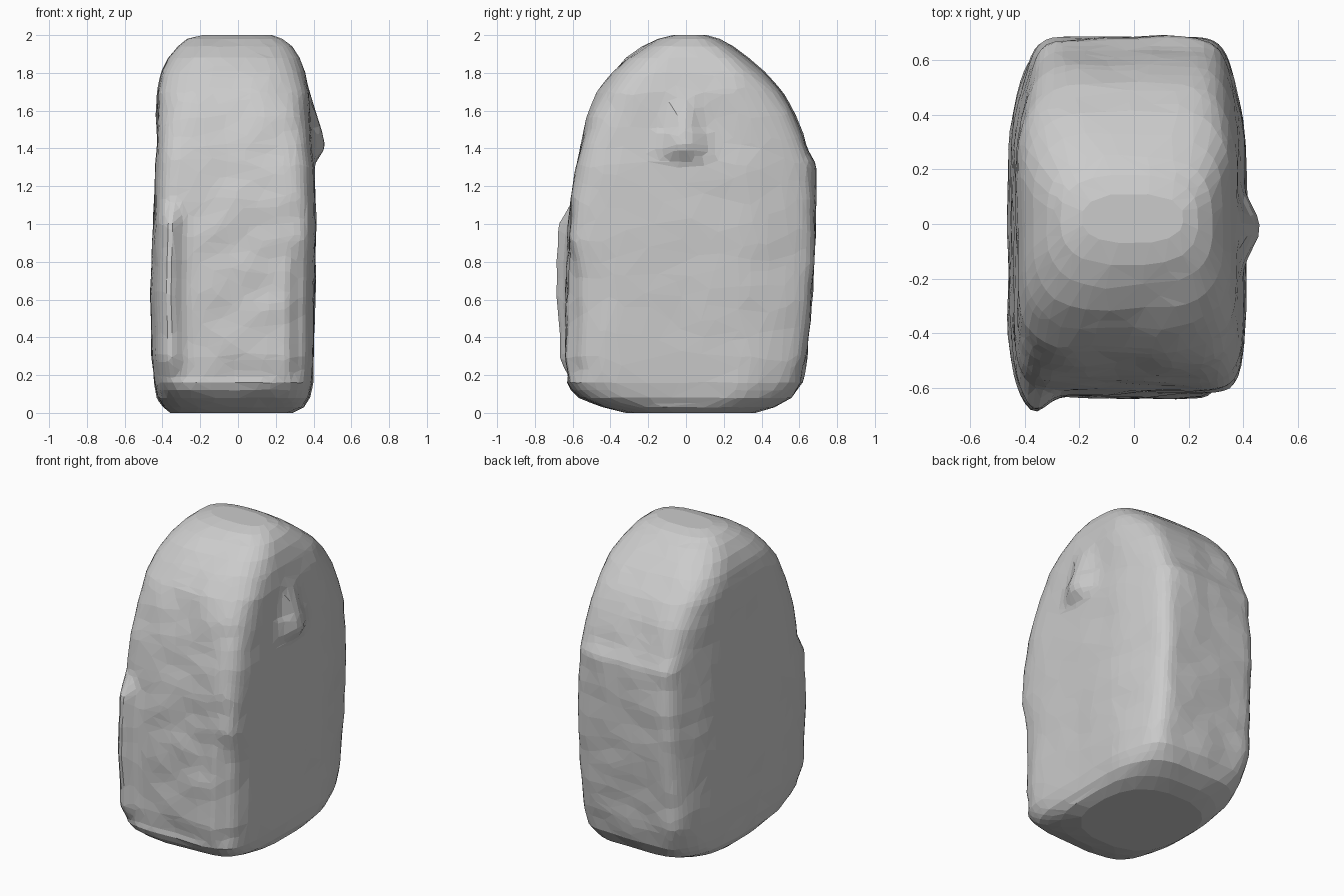
import bpy, bmesh, math
from mathutils import Vector, noise

if "Cube" in bpy.data.objects:
    bpy.data.objects.remove(bpy.data.objects["Cube"])

# Body outline by height: z, x min, x max, y min, y max, corner squareness
ROWS = [
    (0.00, -0.36, 0.29, -0.32, 0.37, 2.5),
    (0.03, -0.395, 0.35, -0.44, 0.47, 3.0),
    (0.08, -0.425, 0.38, -0.56, 0.56, 4.5),
    (0.16, -0.44, 0.395, -0.615, 0.61, 7),
    (0.30, -0.455, 0.40, -0.635, 0.64, 10),
    (0.60, -0.46, 0.405, -0.635, 0.665, 10),
    (0.90, -0.455, 0.41, -0.625, 0.68, 10),
    (1.10, -0.445, 0.41, -0.61, 0.685, 10),
    (1.32, -0.435, 0.405, -0.58, 0.68, 9),
    (1.42, -0.43, 0.395, -0.56, 0.635, 8),
    (1.56, -0.43, 0.385, -0.52, 0.585, 6.5),
    (1.70, -0.425, 0.375, -0.46, 0.51, 5),
    (1.80, -0.405, 0.355, -0.39, 0.43, 4),
    (1.88, -0.37, 0.325, -0.315, 0.335, 3.4),
    (1.94, -0.325, 0.285, -0.23, 0.255, 3),
    (1.98, -0.27, 0.235, -0.15, 0.18, 2.7),
    (2.00, -0.19, 0.18, -0.07, 0.11, 2.5),
]
SIDE = 30


def outline(z):
    for a, b in zip(ROWS, ROWS[1:]):
        if z <= b[0]:
            t = (z - a[0]) / (b[0] - a[0])
            return [p + (q - p) * t for p, q in zip(a[1:], b[1:])]
    return ROWS[-1][1:]


def ramp(v, a, b):
    t = min(1, max(0, (v - a) / (b - a)))
    return t * t * (3 - 2 * t)


def bump(v, c, w):
    return math.exp(-((v - c) / w) ** 2)


def sculpt(p):
    """Adds the front ridges, side knob and worn stone surface."""
    x, y, z = p
    front = ramp(-y, 0.42, 0.54)
    # narrower towards the back and slightly at the front
    x *= 1 - 0.17 * ramp(y, 0.25, 0.75) - 0.05 * ramp(-y, 0.3, 0.7)
    # raised ridge along the left front edge, chamfer with a step on the right
    ridge = bump(x, -0.365, 0.06) * ramp(z, 0.1, 0.3) * (1 - ramp(z, 0.98, 1.15))
    y -= front * 0.068 * ridge * (0.5 + 0.5 * z)
    y += front * 0.04 * ramp(x, 0.25, 0.33) * (1 - ramp(z, 0.7, 0.95)) * ramp(z, 0.12, 0.25)
    # low lip at the foot of the front
    y -= front * 0.02 * bump(z, 0.13, 0.035) * ramp(0.25 - x, 0, 0.1)
    # teardrop knob on the right side
    if x > 0.3 and abs(y) < 0.3:
        r = abs(y + 0.015) / (0.105 if z < 1.5 else 0.085)
        fall = 1 - ramp(z, 1.42, 1.76) if z > 1.42 else ramp(z, 1.30, 1.42)
        x += 0.066 * fall * math.exp(-r ** 2.2)
    # uneven surface
    if 0.05 < z < 1.97:
        n = noise.noise(Vector(p) * 4) * 0.013 + noise.noise(Vector((x * 6, y * 6, z * 8))) * 0.007
        d = Vector((x * 1.5, y, 0)).normalized()
        x += d.x * n * 0.6
        y += d.y * n * (1.3 if y < 0 else 1)
    return x, y, z


# Square loop used for every cross-section
square = []
for k in range(4):
    for i in range(SIDE):
        u, v = -1 + 2 * i / SIDE, -1
        for _ in range(k):
            u, v = -v, u
        square.append((u, v))

heights = [r[0] for r in ROWS[:4]] + [0.055, 0.12] + [0.19 + 0.03 * i for i in range(56)]
heights += [r[0] for r in ROWS[-4:]] + [1.91, 1.96, 1.99]
heights = sorted(set(round(h, 3) for h in heights))

bm = bmesh.new()
rings = []
for z in heights:
    x0, x1, y0, y1, n = outline(z)
    ring = []
    for u, v in square:
        s = (abs(u) ** n + abs(v) ** n) ** (-1 / n)
        p = ((x0 + x1) / 2 + u * s * (x1 - x0) / 2, (y0 + y1) / 2 + v * s * (y1 - y0) / 2, z)
        ring.append(bm.verts.new(sculpt(p)))
    rings.append(ring)
for a, b in zip(rings, rings[1:]):
    for i in range(len(a)):
        j = (i + 1) % len(a)
        bm.faces.new((a[i], a[j], b[j], b[i]))
bm.faces.new(rings[0][::-1])
bm.faces.new(rings[-1])
bmesh.ops.recalc_face_normals(bm, faces=bm.faces)
mesh = bpy.data.meshes.new("standing_stone")
bm.to_mesh(mesh)
bm.free()
stone = bpy.data.objects.new("standing_stone", mesh)
bpy.context.collection.objects.link(stone)

# Irregular flat facets
dec = stone.modifiers.new("facets", 'DECIMATE')
dec.ratio = 0.17
